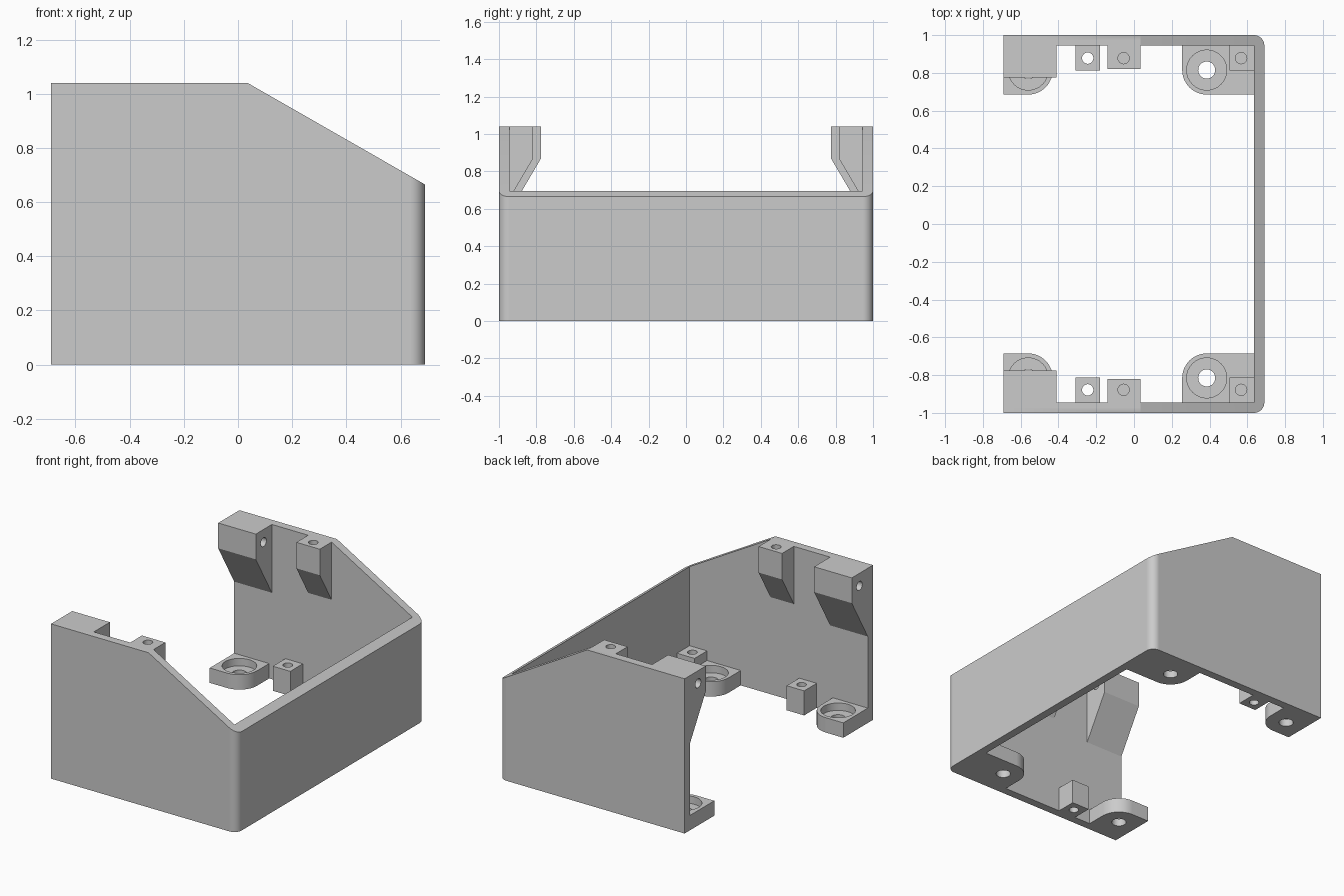
import bpy, bmesh
from math import sin, cos, radians

if "Cube" in bpy.data.objects:
    bpy.data.objects.remove(bpy.data.objects["Cube"])

grey = bpy.data.materials.new("plain grey")
grey.diffuse_color = (0.6, 0.6, 0.6, 1)
grey.use_nodes = True
grey.node_tree.nodes["Principled BSDF"].inputs["Base Color"].default_value = grey.diffuse_color


def prism(name, pts, axis, lo, hi):
    """Extrude a 2D outline along an axis: x -> (y,z), y -> (x,z), z -> (x,y)."""
    place = {"x": lambda a, b, t: (t, a, b),
             "y": lambda a, b, t: (a, t, b),
             "z": lambda a, b, t: (a, b, t)}[axis]
    bm = bmesh.new()
    rings = [[bm.verts.new(place(a, b, t)) for a, b in pts] for t in (lo, hi)]
    n = len(pts)
    bm.faces.new(rings[0])
    bm.faces.new(rings[1])
    for i in range(n):
        j = (i + 1) % n
        bm.faces.new((rings[0][i], rings[0][j], rings[1][j], rings[1][i]))
    bmesh.ops.recalc_face_normals(bm, faces=bm.faces)
    mesh = bpy.data.meshes.new(name)
    bm.to_mesh(mesh)
    bm.free()
    mesh.materials.append(grey)
    ob = bpy.data.objects.new(name, mesh)
    bpy.context.collection.objects.link(ob)
    return ob


def arc(cx, cy, r, a0, a1, n=8):
    return [(cx + r * cos(radians(a0 + (a1 - a0) * i / n)),
             cy + r * sin(radians(a0 + (a1 - a0) * i / n))) for i in range(n + 1)]


def circle(cx, cy, r, n=32):
    return arc(cx, cy, r, 0, 360, n)[:-1]


def rect(a0, b0, a1, b1):
    return [(a0, b0), (a1, b0), (a1, b1), (a0, b1)]


def flip(pts, s):
    return [(a, b * s) for a, b in pts]


def combine(base, other, operation):
    mod = base.modifiers.new(operation, "BOOLEAN")
    mod.operation, mod.object, mod.solver = operation, other, "EXACT"
    bpy.context.view_layer.objects.active = base
    bpy.ops.object.modifier_apply(modifier=mod.name)
    bpy.data.objects.remove(other)


X, W, H = 0.69, 0.945, 1.04      # half length, inner wall face, height
E = 0.97                         # depth to which parts sink into the walls

# U-shaped wall with rounded outer corners
plan = ([(-X, -1)] + arc(X - 0.055, -0.945, 0.055, -90, 0)
        + arc(X - 0.055, 0.945, 0.055, 0, 90)
        + [(-X, 1), (-X, W), (0.635, W), (0.635, -W), (-X, -W)])
housing = prism("housing", plan, "z", 0, H)

# sloped top edge
k = 0.375 / 0.655
slope = [(0.0, H + 0.035 * k), (0.8, H - 0.765 * k), (0.8, 1.3), (0.0, 1.3)]
combine(housing, prism("slope_cutter", slope, "y", -1.2, 1.2), "DIFFERENCE")

for s in (1, -1):
    # screw feet with one rounded corner
    rear = [(-X, E), (-X, 0.685)] + arc(-0.56, 0.815, 0.13, -90, 0) + [(-0.43, E)]
    front = [(0.66, E), (0.66, 0.685)] + arc(0.385, 0.815, 0.13, -90, -180) + [(0.255, E)]
    parts = [prism("rear_foot", flip(rear, s), "z", 0, 0.1),
             prism("front_foot", flip(front, s), "z", 0, 0.1)]
    # small posts along the bottom
    parts.append(prism("side_post", flip(rect(-0.31, 0.812, -0.18, E), s), "z", 0, 0.165))
    parts.append(prism("corner_post", flip(rect(0.505, 0.812, 0.66, E), s), "z", 0, 0.165))
    # upper brackets with slanted undersides
    for name, y, z, x0, x1 in (("end_bracket", 0.775, 0.87, -X, -0.41),
                               ("top_bracket", 0.82, 0.865, -0.14, 0.034)):
        side = [(y, H), (y, z), (E, z - (E - y) * 1.7), (E, H)]
        parts.append(prism(name, [(a * s, b) for a, b in side], "x", x0, x1))
    for part in parts:
        combine(housing, part, "UNION")

    # screw holes and counterbores
    cuts = []
    for x in (-0.56, 0.385):
        cuts.append(prism("hole", circle(x, 0.815 * s, 0.045), "z", -0.1, 0.08))
        cuts.append(prism("counterbore", circle(x, 0.815 * s, 0.106), "z", 0.05, 0.3))
    for x, lo, hi in ((-0.245, -0.1, 0.3), (0.567, 0.05, 0.3), (-0.055, 0.9, 1.2)):
        cuts.append(prism("pilot_hole", circle(x, 0.878 * s, 0.03, 24), "z", lo, hi))
    cuts.append(prism("cross_hole", circle(0.857 * s, 0.955, 0.03, 24), "x", -0.9, -0.3))
    for cut in cuts:
        combine(housing, cut, "DIFFERENCE")

# smooth rounds, crisp edges
bpy.ops.object.select_all(action="DESELECT")
housing.select_set(True)
bpy.context.view_layer.objects.active = housing
bpy.ops.object.shade_smooth_by_angle(angle=radians(30))
weighted = housing.modifiers.new("flat_faces", "WEIGHTED_NORMAL")
weighted.keep_sharp = True
